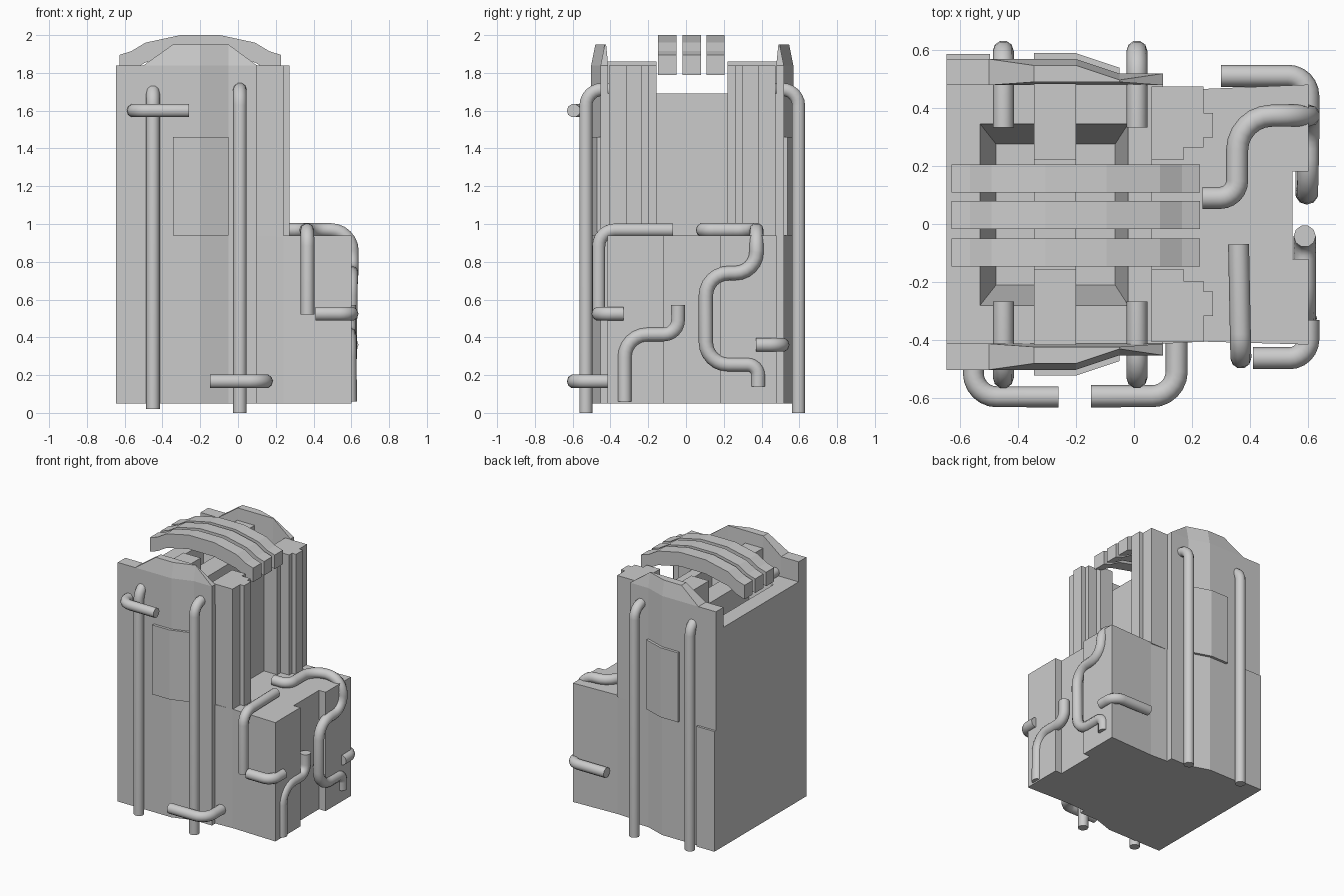
import bpy, bmesh, math
from mathutils import Vector

if "Cube" in bpy.data.objects:
    bpy.data.objects.remove(bpy.data.objects["Cube"])

MID = 0.033          # y of the body's mirror plane


def finish(name, bm):
    bmesh.ops.recalc_face_normals(bm, faces=bm.faces)
    me = bpy.data.meshes.new(name)
    bm.to_mesh(me)
    bm.free()
    ob = bpy.data.objects.new(name, me)
    bpy.context.collection.objects.link(ob)
    return ob


def loft(name, sections):
    """Skin a run of equal-length loops and cap both ends."""
    bm = bmesh.new()
    rings = [[bm.verts.new(p) for p in s] for s in sections]
    n = len(rings[0])
    for a, b in zip(rings, rings[1:]):
        for i in range(n):
            j = (i + 1) % n
            bm.faces.new((a[i], a[j], b[j], b[i]))
    bm.faces.new(rings[0])
    bm.faces.new(rings[-1])
    return finish(name, bm)


def prism(name, plan, z0, z1):
    return loft(name, [[(x, y, z) for x, y in plan] for z in (z0, z1)])


def rect(x0, x1, y0, y1):
    return [(x0, y0), (x1, y0), (x1, y1), (x0, y1)]


def pipe(name, pts, r=0.036, bend=0.085):
    """Round tube through the points with rounded corners."""
    pts = [Vector(p) for p in pts]
    path = [pts[0]]
    for a, p, b in zip(pts, pts[1:], pts[2:]):
        d = min(bend, (a - p).length * 0.49, (b - p).length * 0.49)
        u, v = (a - p).normalized(), (b - p).normalized()
        c = p + (u + v) * d
        for k in range(7):
            t = k / 6 * math.pi / 2
            path.append(c - v * d * math.cos(t) - u * d * math.sin(t))
    path.append(pts[-1])
    cu = bpy.data.curves.new(name, 'CURVE')
    cu.dimensions = '3D'
    cu.bevel_depth = r
    cu.bevel_resolution = 3
    cu.use_fill_caps = True
    sp = cu.splines.new('POLY')
    sp.points.add(len(path) - 1)
    for q, p in zip(sp.points, path):
        q.co = (*p, 1)
    ob = bpy.data.objects.new(name, cu)
    bpy.context.collection.objects.link(ob)
    bpy.ops.object.select_all(action='DESELECT')
    bpy.context.view_layer.objects.active = ob
    ob.select_set(True)
    bpy.ops.object.convert(target='MESH')
    bpy.ops.object.shade_smooth_by_angle(angle=math.radians(40))
    return bpy.context.object


# main tower, with a tapered pit sunk in its top
half = [(-0.645, 0.535), (-0.2, 0.535), (-0.05, 0.485), (0.1, 0.485), (0.1, 0.4), (0.06, 0.4)]
core = prism("tower_core", [(x, MID - h) for x, h in half] + [(x, MID + h) for x, h in half[::-1]],
             0.05, 1.69)
cutter = loft("pit_cutter", [
    [(x, y, 1.35) for x, y in rect(-0.475, -0.065, -0.21, 0.275)],
    [(x, y, 1.69) for x, y in rect(-0.53, -0.02, -0.28, 0.345)],
    [(x, y, 1.8) for x, y in rect(-0.53, -0.02, -0.28, 0.345)]])
cutter.hide_render = True
mod = core.modifiers.new("pit", 'BOOLEAN')
mod.operation = 'DIFFERENCE'
mod.solver = 'EXACT'
mod.object = cutter
bpy.context.view_layer.objects.active = core
bpy.ops.object.modifier_apply(modifier=mod.name)
bpy.data.objects.remove(cutter)

# beam across the pit
prism("pit_beam", rect(-0.345, -0.2, -0.4, 0.47), 1.4, 1.69)

# stepped lower block with a notch in its right face
prism("lower_block", [(0.05, -0.415), (0.24, -0.405), (0.6, -0.415), (0.6, -0.12), (0.545, -0.12),
                      (0.545, 0.18), (0.6, 0.18), (0.6, 0.48), (0.24, 0.465), (0.05, 0.475)], 0.05, 0.94)

# lower corner plate on the back
prism("corner_plate", rect(-0.645, -0.495, 0.5, 0.585), 0.05, 0.95)

# parts mirrored front and back
for s, side in ((-1, "front"), (1, "back")):
    def Y(h):
        return MID + s * h

    # raised parapet wall
    outline = [(-0.645, 0.535, 1.84), (-0.5, 0.535, 1.84), (-0.345, 0.535, 1.95),
               (-0.2, 0.535, 1.95), (-0.05, 0.485, 1.95), (0.1, 0.485, 1.84)]
    loft(side + "_parapet", [[(x, Y(h), 1.69), (x, Y(h), 1.84),
                              (x, Y(h - (z - 1.84) * 0.2), z), (x, Y(0.445 + (z - 1.84) * 0.1), z),
                              (x, Y(0.445), 1.69)] for x, h, z in outline])
    # wall panel
    prism(side + "_panel", [(-0.345, Y(0.555)), (-0.2, Y(0.555)), (-0.05, Y(0.505)),
                            (-0.05, Y(0.45)), (-0.345, Y(0.45))], 0.94, 1.46)
    # pillar with rib on the right face
    prism(side + "_pillar", [(0.06, Y(0.188)), (0.17, Y(0.188)), (0.17, Y(0.23)), (0.24, Y(0.23)),
                             (0.24, Y(0.44)), (0.06, Y(0.44))], 0.93, 1.84)
    prism(side + "_rib", [(0.23, Y(0.265)), (0.272, Y(0.265)), (0.272, Y(0.35)),
                          (0.23, Y(0.35))], 0.93, 1.84)
    # inner top block
    prism(side + "_top_block", [(-0.345, Y(0.188)), (-0.2, Y(0.188)), (-0.2, Y(0.45)),
                                (-0.345, Y(0.45))], 1.68, 1.86)
    # tall vertical pipes that enter through the wall
    for i, (x, z0) in enumerate(((-0.45, 0.02), (0.01, 0.0))):
        pipe(f"{side}_tall_pipe_{i}", [(x, Y(0.563), z0), (x, Y(0.563), 1.712), (x, Y(0.3), 1.712)])

# arched roof bars
arc = [(-0.428, 1.895), (-0.365, 1.915), (-0.29, 1.96), (-0.105, 2.0)]
top = [(-0.2 + dx, z) for dx, z in arc] + [(-0.2 - dx, z) for dx, z in arc[::-1]]
for i, y0 in enumerate((-0.147, -0.018, 0.108)):
    loft(f"roof_bar_{i}", [[(x, y, z) for x, z in top] + [(x, y, z - 0.105) for x, z in top[::-1]]
                           for y in (y0, y0 + 0.097)])

# short handrail pipes on the tower front
pipe("upper_rail", [(-0.553, -0.43, 1.6), (-0.553, -0.595, 1.6), (-0.26, -0.595, 1.6)])
pipe("lower_rail", [(-0.148, -0.593, 0.167), (0.147, -0.593, 0.167), (0.147, -0.4, 0.167)], 0.038)

# corner pipes around the lower block
pipe("front_corner_pipe", [(0.41, -0.462, 0.525), (0.6, -0.462, 0.525), (0.6, -0.33, 0.525)], 0.038)
pipe("back_corner_pipe", [(0.3, 0.51, 0.36), (0.6, 0.51, 0.36), (0.6, 0.37, 0.36)], 0.038)

# winding pipes over the lower block
pipe("front_hook_pipe", [(0.36, -0.07, 0.968), (0.368, -0.462, 0.968), (0.368, -0.462, 0.52)])
pipe("winding_pipe", [(0.235, 0.09, 0.968), (0.355, 0.09, 0.968), (0.355, 0.373, 0.968),
                      (0.603, 0.373, 0.968), (0.603, 0.373, 0.74), (0.598, 0.105, 0.74),
                      (0.592, 0.105, 0.255), (0.592, 0.382, 0.255), (0.592, 0.382, 0.14)],
     0.038, 0.12)
pipe("drain_pipe", [(0.588, -0.042, 0.57), (0.588, -0.042, 0.415), (0.588, -0.325, 0.415),
                    (0.592, -0.325, 0.06)], 0.038, 0.12)
